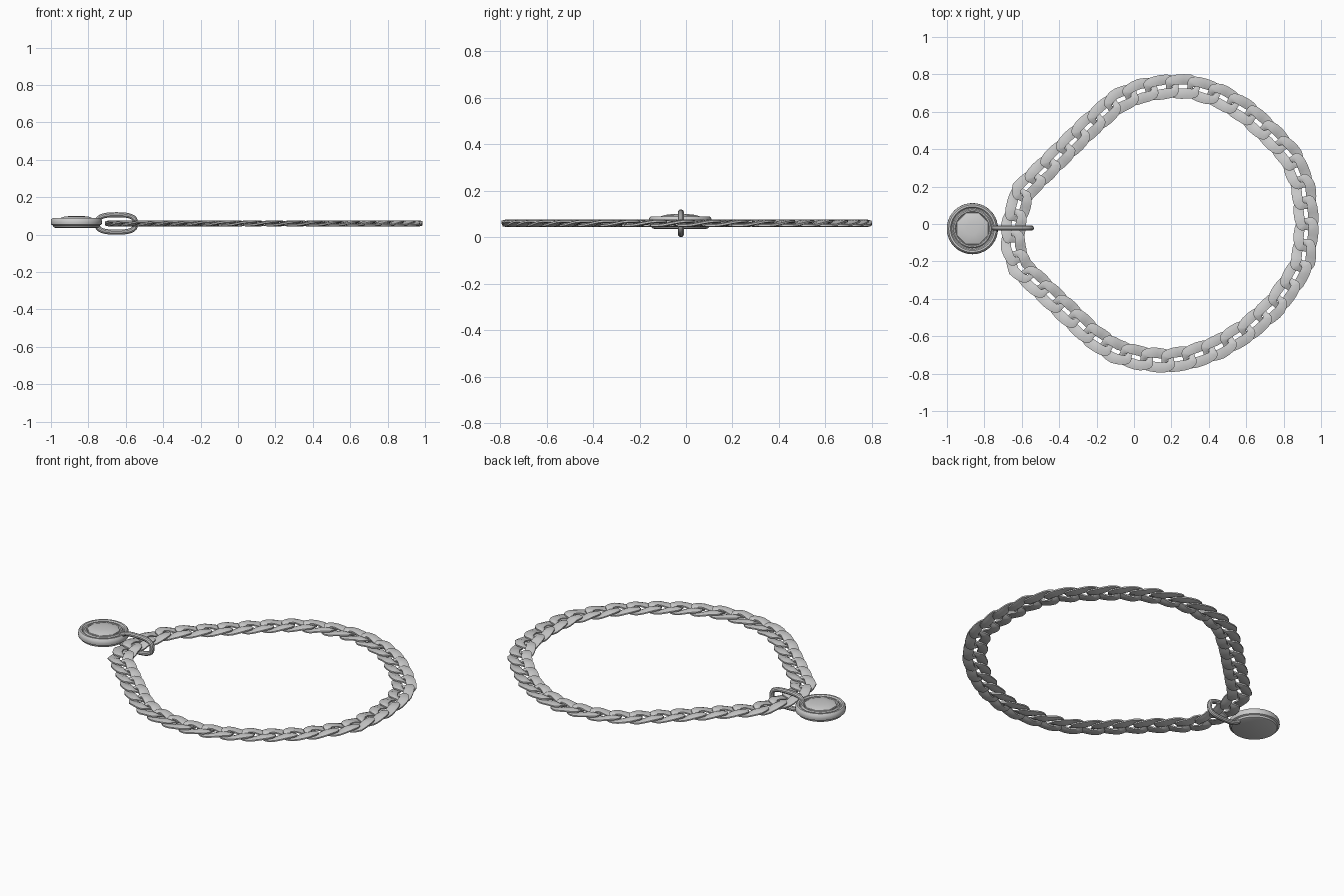
import bpy
import bmesh
from math import cos, sin, pi, copysign
from mathutils import Vector

MID_Z = 0.06
LINKS = 41
HALF_WIDTH = 0.068

cube = bpy.data.objects.get("Cube")
if cube:
    bpy.data.objects.remove(cube, do_unlink=True)


def finish(name, bm, angle=35):
    """Turn a bmesh into a named, shaded object."""
    bmesh.ops.recalc_face_normals(bm, faces=bm.faces)
    mesh = bpy.data.meshes.new(name)
    bm.to_mesh(mesh)
    bm.free()
    obj = bpy.data.objects.new(name, mesh)
    bpy.context.collection.objects.link(obj)
    bpy.ops.object.select_all(action="DESELECT")
    obj.select_set(True)
    bpy.context.view_layer.objects.active = obj
    bpy.ops.object.shade_smooth_by_angle(angle=angle * pi / 180)
    return obj


def bridge(bm, rings, closed):
    """Skin a list of vertex rings with quads."""
    n = len(rings[0])
    for i in range(len(rings) if closed else len(rings) - 1):
        a, b = rings[i], rings[(i + 1) % len(rings)]
        for j in range(n):
            k = (j + 1) % n
            bm.faces.new((a[j], a[k], b[k], b[j]))


def power(v, e):
    return copysign(abs(v) ** e, v)


def lathe(name, profile, sides, centre, turn=0):
    """Spin a (radius, height) profile and cap both ends."""
    bm = bmesh.new()
    rings = [[bm.verts.new((centre[0] + r * cos(turn + 2 * pi * j / sides),
                            centre[1] + r * sin(turn + 2 * pi * j / sides), z))
              for j in range(sides)] for r, z in profile]
    bridge(bm, rings, False)
    bm.faces.new(rings[0])
    bm.faces.new(rings[-1])
    return finish(name, bm)


# Centre line of the band, counter-clockwise
PATH = [Vector(p) for p in (
    (.925, 0), (.905, .2), (.84, .36), (.745, .465), (.6, .6), (.46, .685),
    (.3, .735), (.17, .735), (.04, .713), (-.085, .66), (-.25, .515),
    (-.595, .175), (-.645, 0), (-.647, -.12), (-.61, -.23), (-.22, -.6),
    (-.1, -.68), (.03, -.718), (.17, -.732), (.3, -.713), (.45, -.66),
    (.6, -.57), (.75, -.44), (.85, -.3), (.905, -.2))]
COUNT = len(PATH)
LENGTHS = [(PATH[(i + 1) % COUNT] - PATH[i]).length for i in range(COUNT)]
TOTAL = sum(LENGTHS)


def miter(i):
    """Outward corner direction that keeps the band width constant."""
    a = (PATH[i] - PATH[i - 1]).normalized()
    b = (PATH[(i + 1) % COUNT] - PATH[i]).normalized()
    na, nb = Vector((a.y, -a.x)), Vector((b.y, -b.x))
    return (na + nb) / (1 + na.dot(nb))


MITERS = [miter(i) for i in range(COUNT)]


def on_path(s, side, z):
    """Bend band space (along, outward, up) round the centre line."""
    s %= TOTAL
    i = 0
    while i < COUNT - 1 and s > LENGTHS[i]:
        s -= LENGTHS[i]
        i += 1
    t, k = s / LENGTHS[i], (i + 1) % COUNT
    p = PATH[i].lerp(PATH[k], t) + MITERS[i].lerp(MITERS[k], t) * side
    return (p.x, p.y, MID_Z + z)


# Chain of flattened, twisted, interlocking links
bm = bmesh.new()
pitch = TOTAL / LINKS
STEPS, SECTION = 24, 8
for link in range(LINKS):
    rings = []
    for i in range(STEPS):
        t = 2 * pi * i / STEPS
        u, v = power(cos(t), .8), power(sin(t), .6)
        wire = .016 + .014 * abs(v)
        ring = []
        for j in range(SECTION):
            q = 2 * pi * (j + .5) / SECTION
            spread, rise = wire * cos(q), .0085 * power(sin(q), .8)
            x = .075 * u + spread * cos(t)
            y = (HALF_WIDTH - .03) * v + spread * power(sin(t), .6)
            twist = .009 * max(-1, min(1, 2.2 * u * v))
            z = max(-.016, min(.016, twist + rise))
            ring.append(bm.verts.new(on_path((link + .5) * pitch + x, y, z)))
        rings.append(ring)
    bridge(bm, rings, True)
finish("chain_links", bm)

# Long connecting ring, standing upright
bm = bmesh.new()
WIRE = .0135
rings = []
for i in range(32):
    t = 2 * pi * i / 32
    u, v = cos(t), sin(t)
    centre = Vector((-.65 + .102 * power(u, .75), -.022, MID_Z + .0465 * power(v, .65)))
    out = Vector((u * .6, 0, v)).normalized()
    rings.append([bm.verts.new(centre + out * WIRE * cos(2 * pi * j / 10)
                               + Vector((0, WIRE * sin(2 * pi * j / 10), 0)))
                  for j in range(10)])
bridge(bm, rings, True)
finish("connecting_ring", bm)

# Round charm with a stepped rim and a faceted centre stone
CHARM = (-.864, -.025)
lathe("charm_body", [(.112, .036), (.122, .040), (.126, .050), (.135, .054),
                     (.137, .066), (.135, .080), (.127, .090), (.117, .090),
                     (.111, .083), (.105, .082), (.099, .089), (.092, .089),
                     (.087, .082)], 40, CHARM)
lathe("charm_stone", [(.094, .078), (.090, .090), (.072, .096), (.035, .100)],
      8, CHARM, pi / 8)
